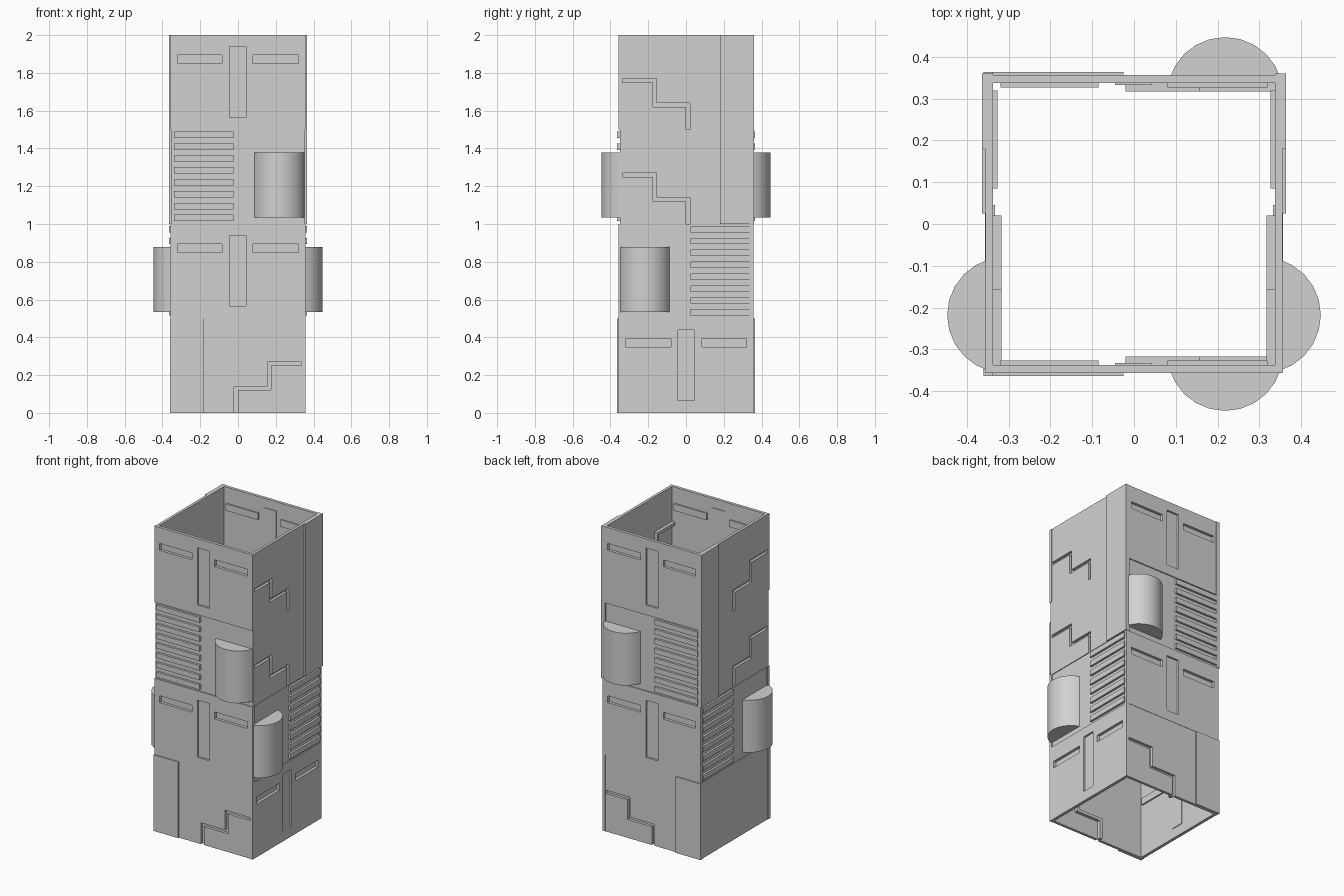
import bpy, bmesh, math

cube = bpy.data.objects.get("Cube")
if cube:
    bpy.data.objects.remove(cube, do_unlink=True)

TIER = 0.5
INNER = 0.337

grey = bpy.data.materials.new("concrete_grey")
grey.use_nodes = True
grey.diffuse_color = (0.64, 0.64, 0.64, 1)
grey.node_tree.nodes["Principled BSDF"].inputs["Base Color"].default_value = (0.64, 0.64, 0.64, 1)

# Each side maps (along the wall, outward distance) to plan position
SIDES = {
    "front": lambda u, d: (u, -d),
    "back": lambda u, d: (u, d),
    "right": lambda u, d: (-d, -u),
    "left": lambda u, d: (d, -u),
}


def finish(name, bm):
    bmesh.ops.remove_doubles(bm, verts=bm.verts, dist=1e-5)
    bmesh.ops.recalc_face_normals(bm, faces=bm.faces)
    mesh = bpy.data.meshes.new(name)
    bm.to_mesh(mesh)
    bm.free()
    mesh.materials.append(grey)
    obj = bpy.data.objects.new(name, mesh)
    bpy.context.collection.objects.link(obj)
    return obj


def relief_panel(name, side, z0, span, outer, patches):
    """Wall plate whose rectangular patches (u0, u1, z0, z1, outer, inner) step in or out."""
    us = sorted({*span, *(v for p in patches for v in p[:2])})
    zs = sorted({0, TIER, *(v for p in patches for v in p[2:4])})
    bm = bmesh.new()

    def depth(i, j, layer):
        if not (0 <= i < len(us) - 1 and 0 <= j < len(zs) - 1):
            return None
        u, z = (us[i] + us[i + 1]) / 2, (zs[j] + zs[j + 1]) / 2
        value = (outer, INNER)[layer]
        for p in patches:
            if p[0] < u < p[1] and p[2] < z < p[3]:
                value = p[4 + layer]
        return value

    def quad(*points):
        bm.faces.new([bm.verts.new((*SIDES[side](u, d), z0 + z)) for u, d, z in points])

    def riser(a, b, d, e):
        if abs(d - e) > 1e-6:
            quad((a[0], d, a[1]), (b[0], d, b[1]), (b[0], e, b[1]), (a[0], e, a[1]))

    for i in range(len(us) - 1):
        for j in range(len(zs) - 1):
            a, b = us[i], us[i + 1]
            c, t = zs[j], zs[j + 1]
            out, inn = depth(i, j, 0), depth(i, j, 1)
            for d in (out, inn):
                quad((a, d, c), (b, d, c), (b, d, t), (a, d, t))
            edges = ((-1, 0, (a, c), (a, t)), (1, 0, (b, c), (b, t)),
                     (0, -1, (a, c), (b, c)), (0, 1, (a, t), (b, t)))
            for di, dj, p, q in edges:
                if depth(i + di, j + dj, 0) is None:
                    riser(p, q, out, inn)
                elif di + dj > 0:
                    for layer in (0, 1):
                        riser(p, q, depth(i, j, layer), depth(i + di, j + dj, layer))
    return finish(name, bm)


def slot_wall(side, z0, blind=False):
    outer = 0.357
    slot, bar = (outer, outer) if blind else (0.339, 0.345)
    patches = [(-0.32, -0.085, 0.35, 0.395, slot, 0.327),
               (0.08, 0.32, 0.35, 0.395, slot, 0.327),
               (-0.045, 0.042, 0.065, 0.44, bar, 0.333)]
    relief_panel(side + "_slot_wall", side, z0, (-0.357, 0.357), outer, patches)


def vent_wall(side, z0):
    # Louvres on one half, half-round pod on the other
    slats = [(-0.34, -0.025, z, z + 0.034, 0.364, INNER)
             for z in (0.015 + 0.063 * k for k in range(8))]
    relief_panel(side + "_vent_wall", side, z0, (-0.355, 0.355), 0.350, slats)
    bm = bmesh.new()
    radius, centre_u, centre_d, count = 0.139, 0.218, 0.308, 10
    start = math.asin((0.345 - centre_d) / radius)
    ring = []
    for k in range(count + 1):
        a = start + (math.pi - 2 * start) * k / count
        x, y = SIDES[side](centre_u + radius * math.cos(a), centre_d + radius * math.sin(a))
        ring.append(bm.verts.new((x, y, z0 + 0.035)))
    base = bm.faces.new(ring)
    top = bmesh.ops.extrude_face_region(bm, geom=[base])["geom"]
    bmesh.ops.translate(bm, vec=(0, 0, 0.343),
                        verts=[v for v in top if isinstance(v, bmesh.types.BMVert)])
    pod = finish(side + "_round_pod", bm)
    bpy.ops.object.select_all(action="DESELECT")
    pod.select_set(True)
    bpy.context.view_layer.objects.active = pod
    bpy.ops.object.shade_smooth_by_angle(angle=math.radians(40))


def step_wall(side, z0):
    # Raised corner strip and a stair-shaped groove
    cut = (0.338, 0.317)
    patches = [(-0.36, -0.18, 0, TIER, 0.364, INNER),
               (-0.02, 0, 0, 0.14, *cut),
               (-0.02, 0.175, 0.12, 0.14, *cut),
               (0.155, 0.175, 0.12, 0.27, *cut),
               (0.155, 0.338, 0.25, 0.27, *cut)]
    relief_panel(side + "_step_wall", side, z0, (-0.36, 0.338), 0.355, patches)


# Stack the tiers, opposite walls mirrored
for side in ("front", "back"):
    for tier, build in enumerate((step_wall, slot_wall, vent_wall, slot_wall)):
        build(side, tier * TIER)
for side in ("right", "left"):
    slot_wall(side, 0, blind=(side == "right"))
    for tier, build in enumerate((vent_wall, step_wall, step_wall), start=1):
        build(side, tier * TIER)
